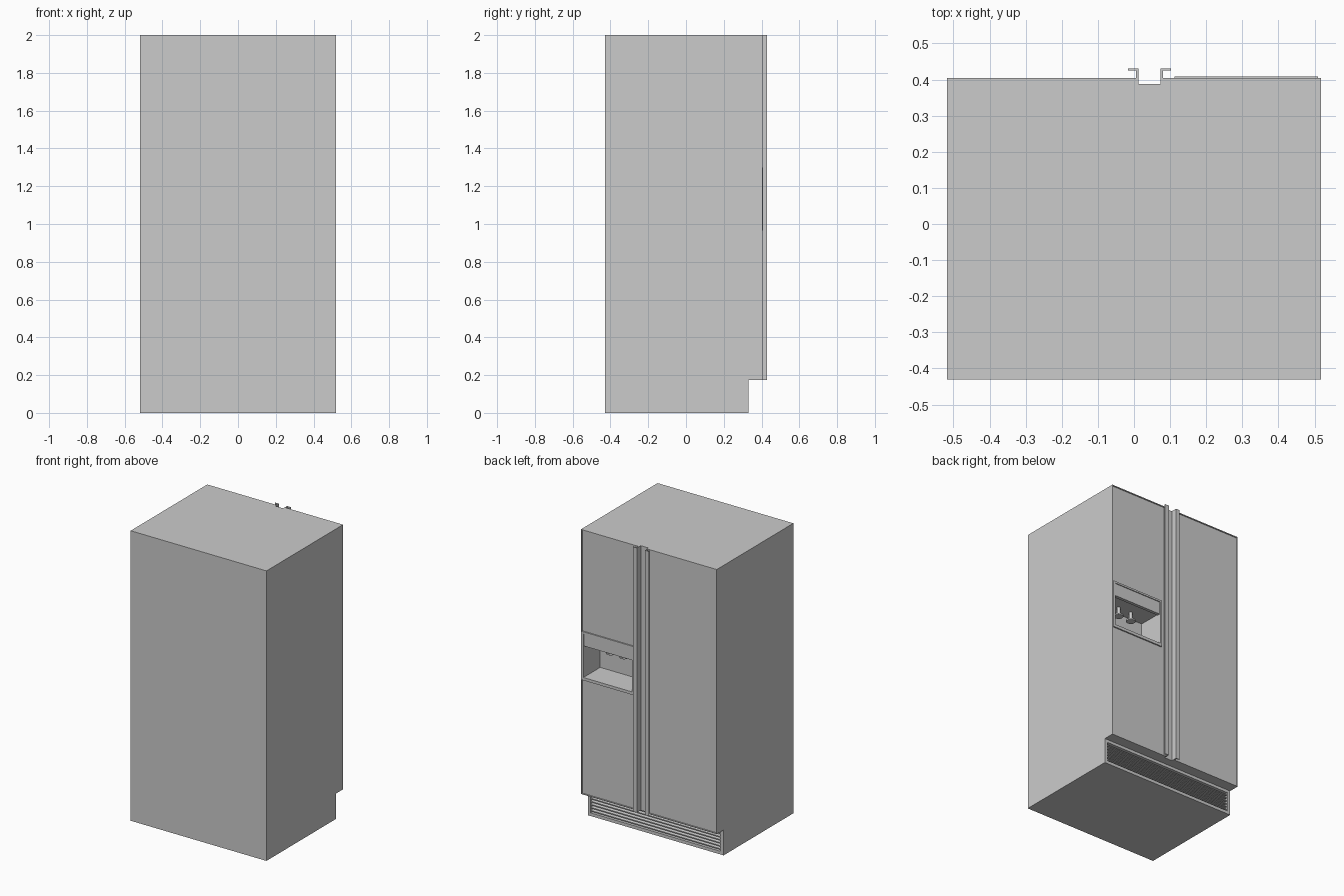
import bpy, bmesh, math

if "Cube" in bpy.data.objects:
    bpy.data.objects.remove(bpy.data.objects["Cube"])

W, BACK, SEAM, FACE = 0.518, -0.43, 0.32, 0.405   # half width and depth stations
BASE, TOP, MID = 0.175, 2.0, 0.043                # door bottom, top, gap centre


def finish(name, bm):
    bmesh.ops.recalc_face_normals(bm, faces=bm.faces[:])
    mesh = bpy.data.meshes.new(name)
    bm.to_mesh(mesh)
    bm.free()
    obj = bpy.data.objects.new(name, mesh)
    bpy.context.collection.objects.link(obj)
    return obj


def box_bm(x, y, z):
    bm = bmesh.new()
    bmesh.ops.create_cube(bm, size=1)
    for v in bm.verts:
        v.co = [r[0] if c < 0 else r[1] for c, r in zip(v.co, (x, y, z))]
    return bm


def box(name, x, y, z):
    return finish(name, box_bm(x, y, z))


def prism(name, pts, axis, lo, hi):
    """Extrude a 2D profile: axis 'z' takes (x, y), axis 'x' takes (y, z)."""
    bm = bmesh.new()
    place = (lambda a, b: (a, b, lo)) if axis == 'z' else (lambda a, b: (lo, a, b))
    face = bm.faces.new([bm.verts.new(place(a, b)) for a, b in pts])
    out = bmesh.ops.extrude_face_region(bm, geom=[face])
    d = (0, 0, hi - lo) if axis == 'z' else (hi - lo, 0, 0)
    bmesh.ops.translate(bm, vec=d, verts=[g for g in out['geom'] if isinstance(g, bmesh.types.BMVert)])
    return finish(name, bm)


def cut(obj, cutter):
    mod = obj.modifiers.new("cut", 'BOOLEAN')
    mod.operation, mod.solver, mod.object = 'DIFFERENCE', 'EXACT', cutter
    bpy.context.view_layer.objects.active = obj
    bpy.ops.object.modifier_apply(modifier=mod.name)


def door(name, x):
    # slab with a thin raised trim around a slightly sunken front panel
    bm = box_bm(x, (SEAM, FACE), (BASE, TOP))
    bm.normal_update()
    front = max(bm.faces, key=lambda f: f.calc_center_median().y)
    bmesh.ops.inset_region(bm, faces=[front], thickness=0.008)
    out = bmesh.ops.inset_region(bm, faces=[front], thickness=0.0005, depth=-0.006)
    return finish(name, bm)


# cabinet with a set-back toe space
cabinet = prism("cabinet", [(BACK, 0), (0.28, 0), (0.28, BASE - 0.015), (SEAM, BASE - 0.015),
                            (SEAM, TOP), (BACK, TOP)], 'x', -W, W)
wide_door = door("wide_door", (-W, 0.005))
dispenser_door = door("dispenser_door", (0.081, W))

# dispenser niche cut through the door into the cabinet
NX, NZ = (0.125, 0.497), (0.985, 1.205)
cutter = box("niche_cutter", NX, (0.225, 0.5), NZ)
cut(cabinet, cutter)
cut(dispenser_door, cutter)
bpy.data.objects.remove(cutter)

# dispenser surround and control panel
FX, FZ, FY = (0.112, 0.510), (0.965, 1.30), (0.39, 0.408)
box("dispenser_frame_top", FX, FY, (FZ[1] - 0.013, FZ[1]))
box("dispenser_frame_bottom", FX, FY, (FZ[0], NZ[0]))
box("dispenser_frame_inner", (FX[0], NX[0]), FY, (NZ[0], FZ[1] - 0.013))
box("dispenser_frame_outer", (NX[1], FX[1]), FY, (NZ[0], FZ[1] - 0.013))
box("control_panel", NX, (0.38, 0.402), (NZ[1] - 0.005, FZ[1] - 0.013))

# water and ice spouts hanging in the niche
for label, sx in (("water", 0.37), ("ice", 0.27)):
    bm = bmesh.new()
    for r, z0, z1 in ((0.011, 1.15, NZ[1]), (0.03, 1.14, 1.15)):
        new = bmesh.ops.create_cone(bm, cap_ends=True, segments=16, radius1=r, radius2=r, depth=z1 - z0)
        bmesh.ops.translate(bm, vec=(sx, 0.29, (z0 + z1) / 2), verts=new['verts'])
    spout = finish(label + "_spout", bm)
    bpy.context.view_layer.objects.active = spout
    spout.select_set(True)
    bpy.ops.object.shade_smooth_by_angle(angle=math.radians(40))
    spout.select_set(False)

# filler strip between the doors and the mirrored L-section handles
box("centre_strip", (0.013, 0.073), (SEAM, 0.388), (BASE, TOP))
for label, s in (("wide_door", 1), ("dispenser_door", -1)):
    profile = [(0.005, SEAM), (0.013, SEAM), (0.013, 0.43), (-0.017, 0.43), (-0.017, 0.425), (0.005, 0.425)]
    prism(label + "_handle", [(x if s > 0 else 2 * MID - x, y) for x, y in profile], 'z', BASE, TOP)

# toe grille: surround plus sloping slats
GY = (0.28, 0.33)
box("grille_bottom_rail", (-W, W), GY, (0, 0.022))
box("grille_top_rail", (-W, W), GY, (0.155, BASE))
for label, x0 in (("left", -W), ("right", W - 0.022)):
    box("grille_post_" + label, (x0, x0 + 0.022), GY, (0.022, 0.155))
for i in range(6):
    z = 0.030 + i * 0.021
    prism(f"grille_slat_{i + 1}", [(0.325, z), (0.325, z + 0.007), (0.285, z + 0.018), (0.285, z + 0.011)],
          'x', -W + 0.022, W - 0.022)
